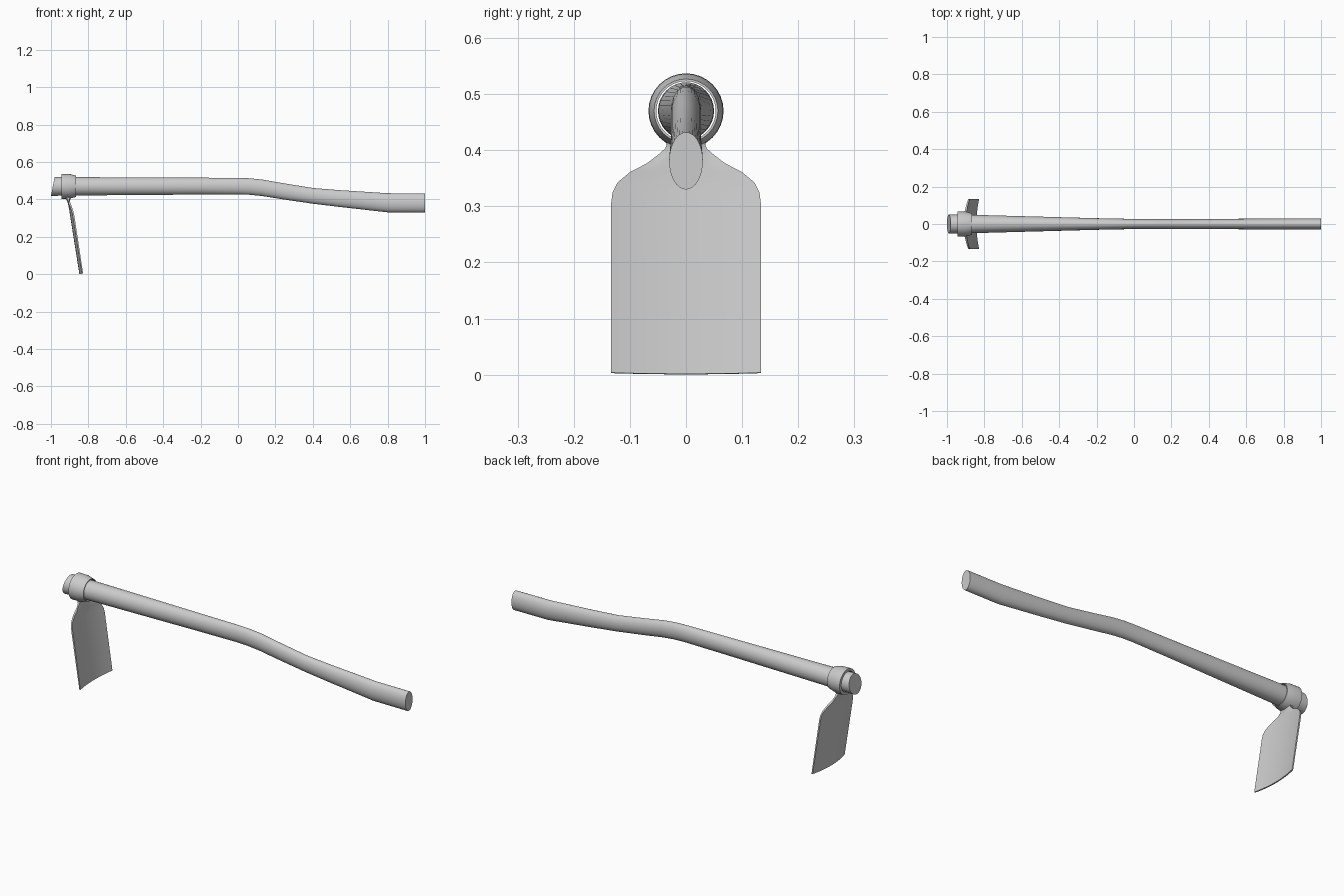
import bpy, bmesh
from math import sin, cos, pi, radians

if "Cube" in bpy.data.objects:
    bpy.data.objects.remove(bpy.data.objects["Cube"])


def loft(name, rings, caps=True, closed=False):
    """Skin a list of equal-sized vertex rings into a mesh object."""
    bm = bmesh.new()
    vs = [[bm.verts.new(p) for p in r] for r in rings]
    n = len(vs[0])
    pairs = list(zip(vs, vs[1:])) + ([(vs[-1], vs[0])] if closed else [])
    for a, b in pairs:
        for i in range(n):
            j = (i + 1) % n
            bm.faces.new((a[i], a[j], b[j], b[i]))
    if caps and not closed:
        bm.faces.new(vs[0])
        bm.faces.new(vs[-1])
    bmesh.ops.recalc_face_normals(bm, faces=bm.faces)
    me = bpy.data.meshes.new(name)
    bm.to_mesh(me)
    bm.free()
    ob = bpy.data.objects.new(name, me)
    bpy.context.collection.objects.link(ob)
    bpy.ops.object.select_all(action='DESELECT')
    ob.select_set(True)
    bpy.context.view_layer.objects.active = ob
    bpy.ops.object.shade_smooth_by_angle(angle=radians(35))
    return ob


def ellipse(x, z, ry, rz, slant=0.0, n=32):
    return [(x + slant * sin(2 * pi * i / n), ry * cos(2 * pi * i / n),
             z + rz * sin(2 * pi * i / n)) for i in range(n)]


# Wooden handle: x, centre z, half-width y, half-height z, end slant
handle = [(-0.99, 0.47, 0.050, 0.051, 0.01), (-0.86, 0.47, 0.049, 0.049, 0),
          (-0.2, 0.471, 0.031, 0.045, 0), (0.0, 0.471, 0.027, 0.044, 0),
          (0.06, 0.469, 0.027, 0.044, 0), (0.13, 0.462, 0.027, 0.044, 0),
          (0.25, 0.442, 0.027, 0.043, 0), (0.4, 0.419, 0.027, 0.042, 0),
          (0.55, 0.404, 0.028, 0.045, 0), (0.8, 0.382, 0.030, 0.051, 0),
          (1.0, 0.381, 0.030, 0.051, 0)]
loft("handle", [ellipse(*s) for s in handle])

# Metal socket ring: x, radius, outside then back along the bore
collar = [(-0.945, 0.067), (-0.90, 0.066), (-0.865, 0.057),
          (-0.865, 0.053), (-0.945, 0.053)]
loft("socket_collar", [ellipse(x, 0.47, r, r) for x, r in collar], closed=True)

# Curved blade with shoulders and neck: z, half-width, thickness
blade = [(0.001, 0.134, 0.006), (0.15, 0.134, 0.007), (0.298, 0.134, 0.008),
         (0.322, 0.131, 0.008), (0.340, 0.122, 0.008), (0.359, 0.100, 0.009),
         (0.375, 0.070, 0.011), (0.390, 0.051, 0.014), (0.402, 0.037, 0.022),
         (0.410, 0.034, 0.032), (0.417, 0.036, 0.046)]


def blade_ring(z, w, t, cols=14):
    ring = []
    for side in (1, -1):
        for i in range(cols + 1):
            u = side * (2 * i / cols - 1)
            y = w * u
            off = 0.014 * (y / 0.134) ** 2
            half = t / 2
            if t > 0.012:
                half *= max(0.2, (1 - u * u)) ** 0.5
            d = off + side * half
            ring.append((-0.845 - 0.155 * z + d, y, z + 0.155 * d))
    return ring


loft("blade", [blade_ring(*s) for s in blade])
